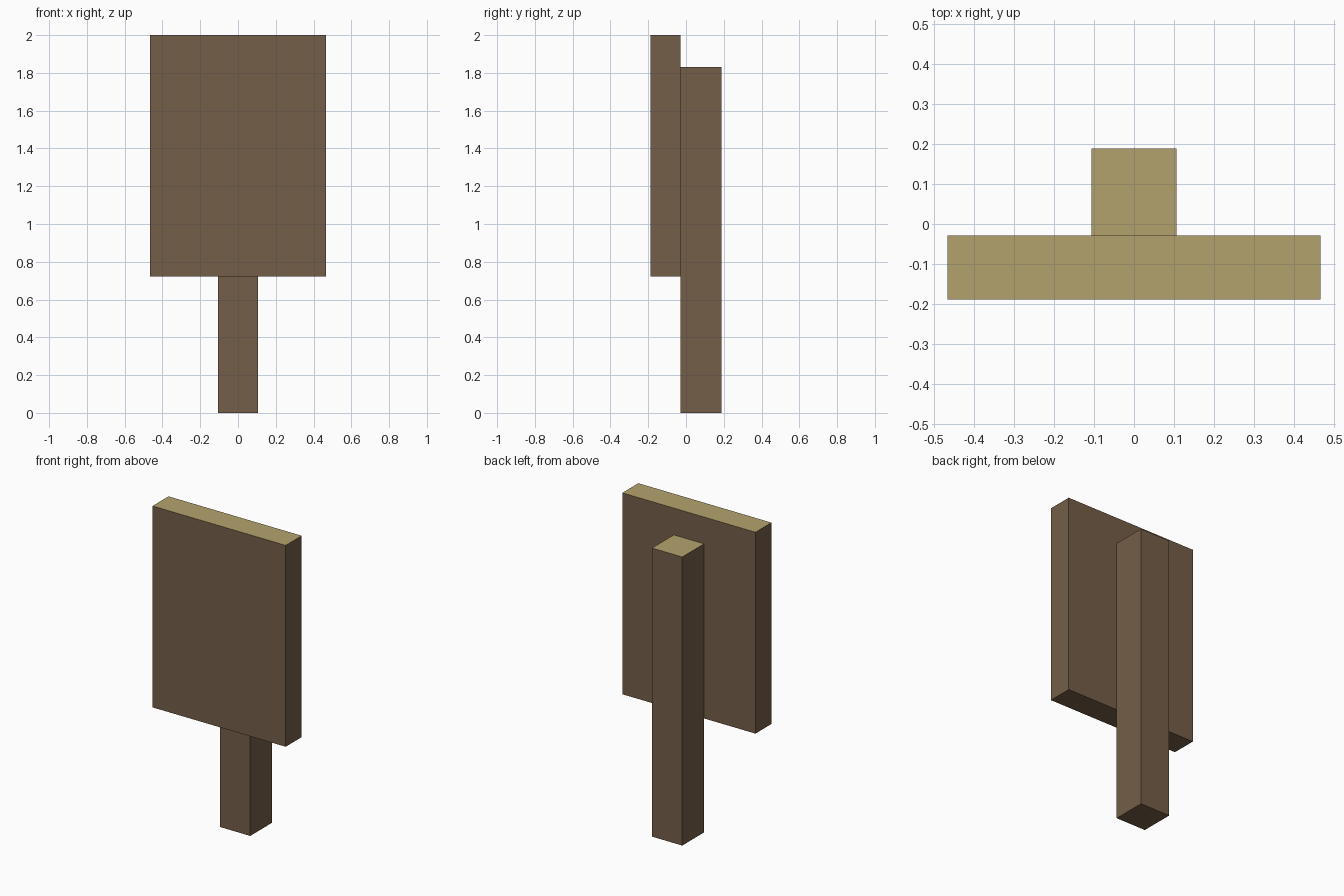
import bpy
import bmesh
from mathutils import Vector

if "Cube" in bpy.data.objects:
    bpy.data.objects.remove(bpy.data.objects["Cube"])


def material(name, rgb):
    m = bpy.data.materials.new(name)
    m.diffuse_color = (*rgb, 1.0)
    m.use_nodes = True
    m.node_tree.nodes["Principled BSDF"].inputs["Base Color"].default_value = m.diffuse_color
    return m


bark = material("dark brown wood", (0.178, 0.112, 0.066))
cut_wood = material("pale cut wood", (0.456, 0.361, 0.153))


def block(name, low, high):
    """Box between two corners, with pale wood on its upward face."""
    low, high = Vector(low), Vector(high)
    centre, size = (low + high) / 2, high - low
    bm = bmesh.new()
    bmesh.ops.create_cube(bm, size=1)
    bmesh.ops.scale(bm, vec=size, verts=bm.verts)
    bm.normal_update()
    for f in bm.faces:
        f.material_index = 1 if f.normal.z > 0.5 else 0
    mesh = bpy.data.meshes.new(name)
    mesh.materials.append(bark)
    mesh.materials.append(cut_wood)
    bm.to_mesh(mesh)
    bm.free()
    obj = bpy.data.objects.new(name, mesh)
    obj.location = centre
    bpy.context.collection.objects.link(obj)
    return obj


# Square post standing on the ground
block("sign_post", (-0.106, -0.029, 0.0), (0.106, 0.189, 1.83))
# Board fixed to the front of the post
block("sign_board", (-0.467, -0.189, 0.723), (0.467, -0.029, 2.0))
